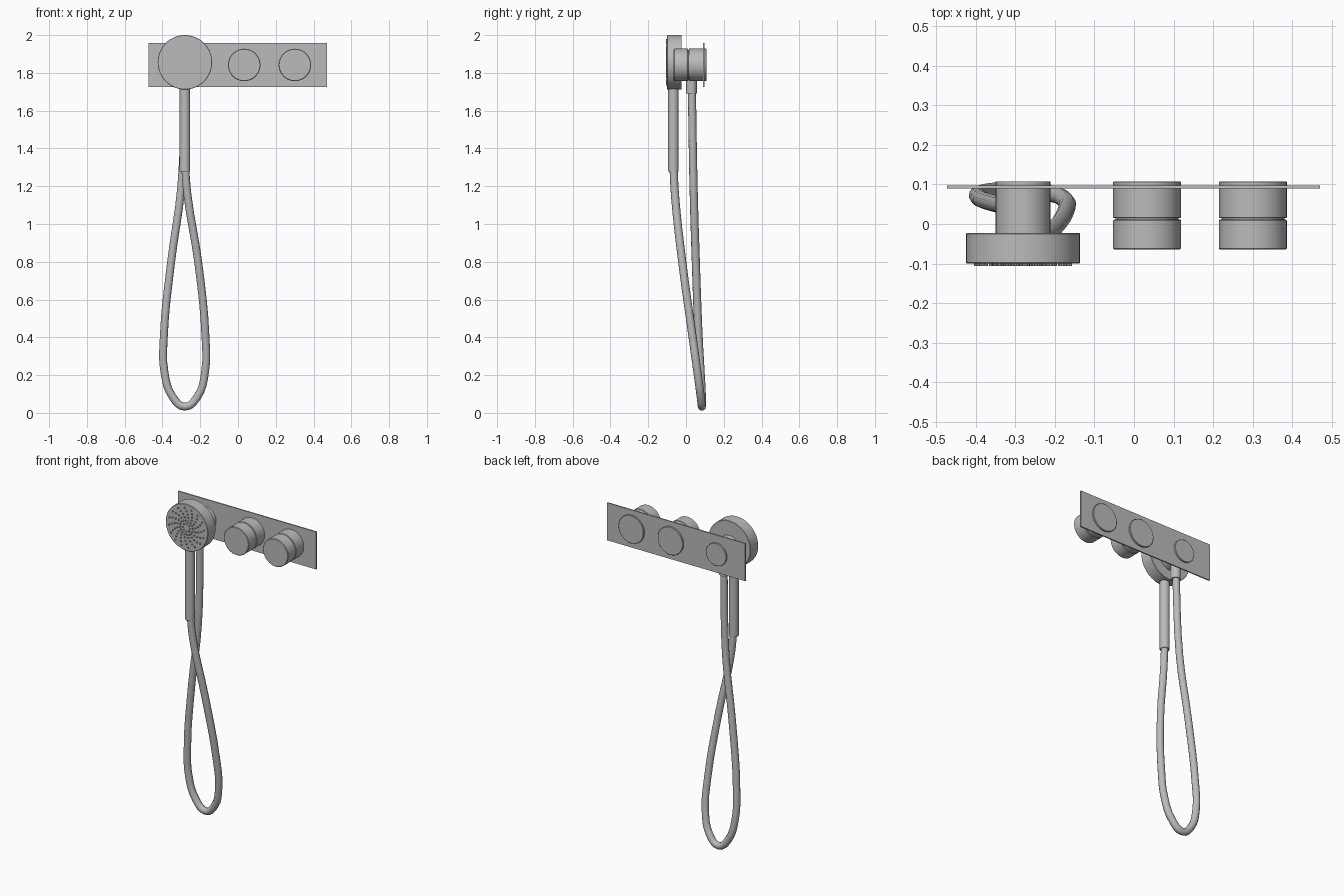
import bpy, bmesh, math
from mathutils import Matrix

cube = bpy.data.objects.get("Cube")
if cube:
    bpy.data.objects.remove(cube, do_unlink=True)

metal = bpy.data.materials.new("brushed grey metal")
metal.use_nodes = True
colour = (0.5, 0.5, 0.5, 1)
metal.diffuse_color = colour
metal.node_tree.nodes["Principled BSDF"].inputs["Base Color"].default_value = colour


def finish(bm, name, smooth=True):
    bmesh.ops.recalc_face_normals(bm, faces=bm.faces)
    mesh = bpy.data.meshes.new(name)
    bm.to_mesh(mesh)
    bm.free()
    mesh.materials.append(metal)
    obj = bpy.data.objects.new(name, mesh)
    bpy.context.collection.objects.link(obj)
    if smooth:
        bpy.ops.object.select_all(action="DESELECT")
        obj.select_set(True)
        bpy.context.view_layer.objects.active = obj
        bpy.ops.object.shade_smooth_by_angle(angle=math.radians(35))
    return obj


def lathe(name, origin, profile, axis="Y", sides=48):
    """Revolve (distance along axis, radius) pairs and cap both ends."""
    bm = bmesh.new()
    rings = []
    for d, r in profile:
        ring = []
        for i in range(sides):
            a = math.tau * i / sides
            u, v = r * math.cos(a), r * math.sin(a)
            p = (u, d, v) if axis == "Y" else (u, v, d)
            ring.append(bm.verts.new([o + c for o, c in zip(origin, p)]))
        rings.append(ring)
    for low, high in zip(rings, rings[1:]):
        for i in range(sides):
            j = (i + 1) % sides
            bm.faces.new((low[i], low[j], high[j], high[i]))
    bm.faces.new(rings[0])
    bm.faces.new(rings[-1])
    return finish(bm, name)


def rounded(start, end, r, b):
    """Cylinder profile with a small chamfer at both ends."""
    return [(start, r - b), (start + b, r), (end - b, r), (end, r - b)]


HEAD_X, PLATE_Z = -0.281, 1.842
HEAD_Z = 1.856

# Wall plate
bm = bmesh.new()
bmesh.ops.create_cube(bm, size=1, matrix=Matrix.Translation((-0.001, 0.094, PLATE_Z))
                      @ Matrix.Diagonal((0.945, 0.008, 0.232, 1)))
finish(bm, "wall_plate", False)

# Two control knobs, each split by a narrow groove
for side, x in (("right", 0.033), ("left", 0.301)):
    lathe(side + "_knob", (x, 0, PLATE_Z),
          rounded(-0.065, 0.012, 0.086, 0.003) + [(0.012, 0.08), (0.015, 0.08)]
          + rounded(0.015, 0.108, 0.086, 0.002))

# Holder behind the shower head
lathe("head_holder", (HEAD_X, 0, PLATE_Z), rounded(-0.03, 0.108, 0.069, 0.001))

# Shower head disc
lathe("shower_head", (HEAD_X, 0, HEAD_Z), rounded(-0.1, -0.023, 0.144, 0.002), sides=64)

# Spray nozzles in swirling arms
bm = bmesh.new()
turn = Matrix.Rotation(math.pi / 2, 4, "X")
for arm in range(16):
    for step in range(6):
        if step == 0 and arm % 2:
            continue
        r = 0.025 + 0.019 * step
        a = math.tau * arm / 16 + 0.1 * step
        spot = Matrix.Translation((HEAD_X + r * math.cos(a), -0.102, HEAD_Z + r * math.sin(a)))
        bmesh.ops.create_cone(bm, cap_ends=True, segments=8, radius1=0.0045, radius2=0.0045,
                              depth=0.009, matrix=spot @ turn)
finish(bm, "spray_nozzles")

# Handle under the head, and hose outlet under the holder
lathe("handle", (HEAD_X, -0.067, 0), rounded(1.278, 1.74, 0.028, 0.001), "Z", 24)
lathe("hose_outlet", (HEAD_X, 0.029, 0), rounded(1.69, 1.79, 0.028, 0.001), "Z", 24)

# Hanging hose loop, from the handle round to the outlet
path = [(-0.281, -0.067, 1.32), (-0.267, -0.058, 1.15), (-0.211, -0.02, 0.8),
        (-0.172, 0.035, 0.4), (-0.174, 0.06, 0.22), (-0.215, 0.078, 0.085),
        (-0.281, 0.084, 0.033), (-0.346, 0.084, 0.085), (-0.39, 0.077, 0.22),
        (-0.393, 0.067, 0.4), (-0.354, 0.052, 0.8), (-0.3, 0.04, 1.2),
        (-0.281, 0.031, 1.72)]
curve = bpy.data.curves.new("hose", "CURVE")
curve.dimensions = "3D"
curve.bevel_depth = 0.0215
curve.bevel_resolution = 3
curve.resolution_u = 4
curve.use_fill_caps = True
curve.materials.append(metal)
spline = curve.splines.new("BEZIER")
spline.bezier_points.add(len(path) - 1)
for point, co in zip(spline.bezier_points, path):
    point.co = co
    point.handle_left_type = point.handle_right_type = "AUTO"
spline.use_smooth = True
bpy.context.collection.objects.link(bpy.data.objects.new("hose", curve))
